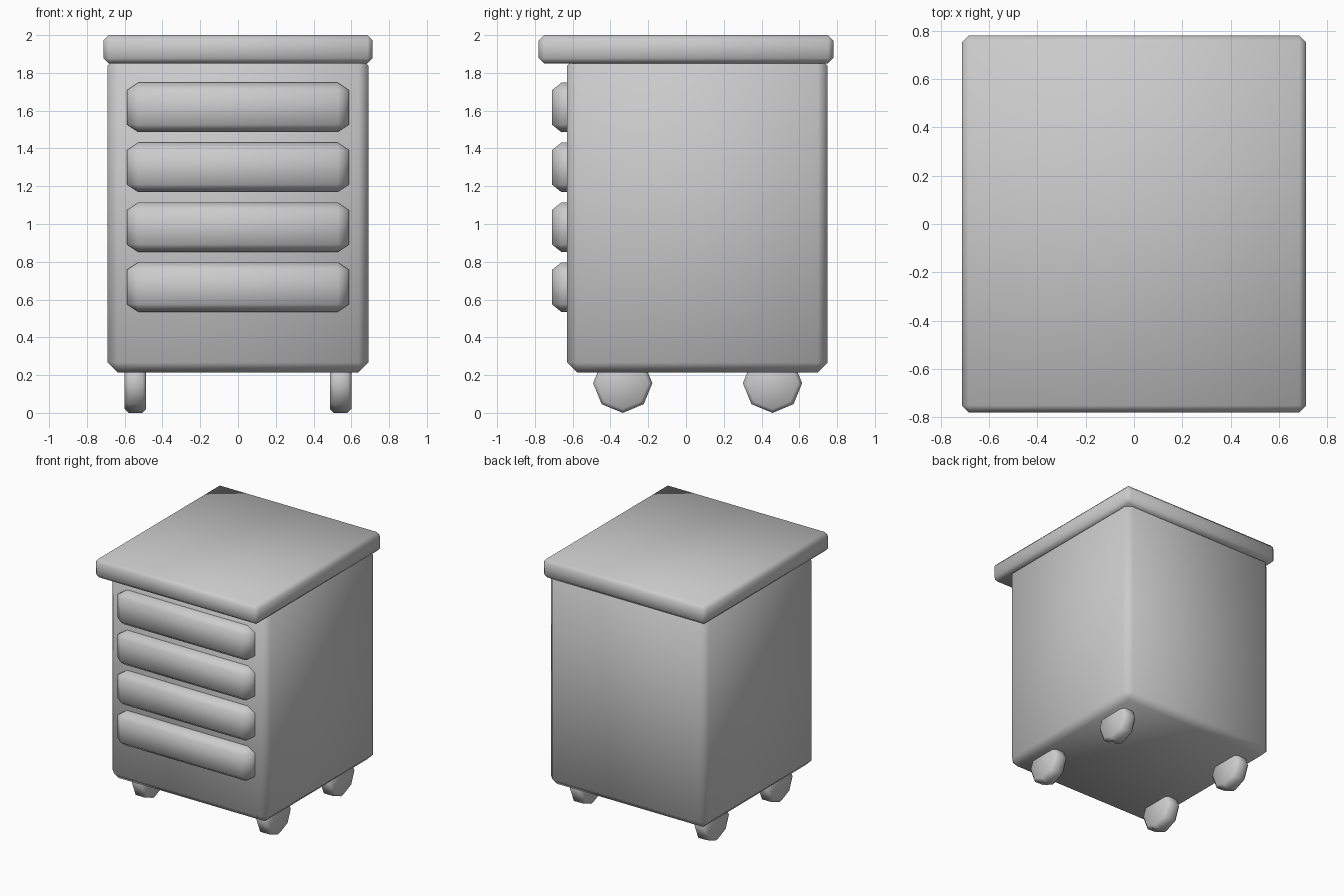
import bpy
import math

if "Cube" in bpy.data.objects:
    bpy.data.objects.remove(bpy.data.objects["Cube"])


def finish(obj, name, width, angle=30):
    """Name the part, chamfer its edges with one segment and shade it smooth."""
    obj.name = name
    bevel = obj.modifiers.new("Chamfer", 'BEVEL')
    bevel.width = width
    bevel.segments = 1
    bevel.limit_method = 'ANGLE'
    bevel.angle_limit = math.radians(angle)
    for poly in obj.data.polygons:
        poly.use_smooth = True
    return obj


def box(name, lo, hi, chamfer, stretch=(1, 1, 1)):
    """Chamfered box between two corners; stretch makes the chamfer uneven."""
    bpy.ops.mesh.primitive_cube_add(size=1)
    obj = bpy.context.object
    for v in obj.data.vertices:
        v.co = [c * (h - l) / s for c, l, h, s in zip(v.co, lo, hi, stretch)]
    obj.location = [(l + h) / 2 for l, h in zip(lo, hi)]
    obj.scale = stretch
    return finish(obj, name, chamfer)


# Cabinet body and overhanging top
box("cabinet_body", (-0.69, -0.63, 0.215), (0.69, 0.75, 1.89), 0.052)
box("top_slab", (-0.713, -0.78, 1.85), (0.713, 0.78, 2.0), 0.028)

# Four drawer fronts
for i in range(4):
    z = 1.617 - i * 0.317
    box(f"drawer_front_{i + 1}", (-0.588, -0.71, z - 0.131),
        (0.588, -0.52, z + 0.131), 0.04, (1.5, 1.25, 1))

# Four eight-sided wheels, partly sunk into the body
for side, x in (("left", -0.543), ("right", 0.543)):
    for end, y in (("front", -0.335), ("back", 0.458)):
        bpy.ops.mesh.primitive_cylinder_add(
            vertices=8, radius=0.157, depth=0.114,
            location=(x, y, 0.157), rotation=(0, math.pi / 2, 0))
        finish(bpy.context.object, f"wheel_{end}_{side}", 0.02, 60)
